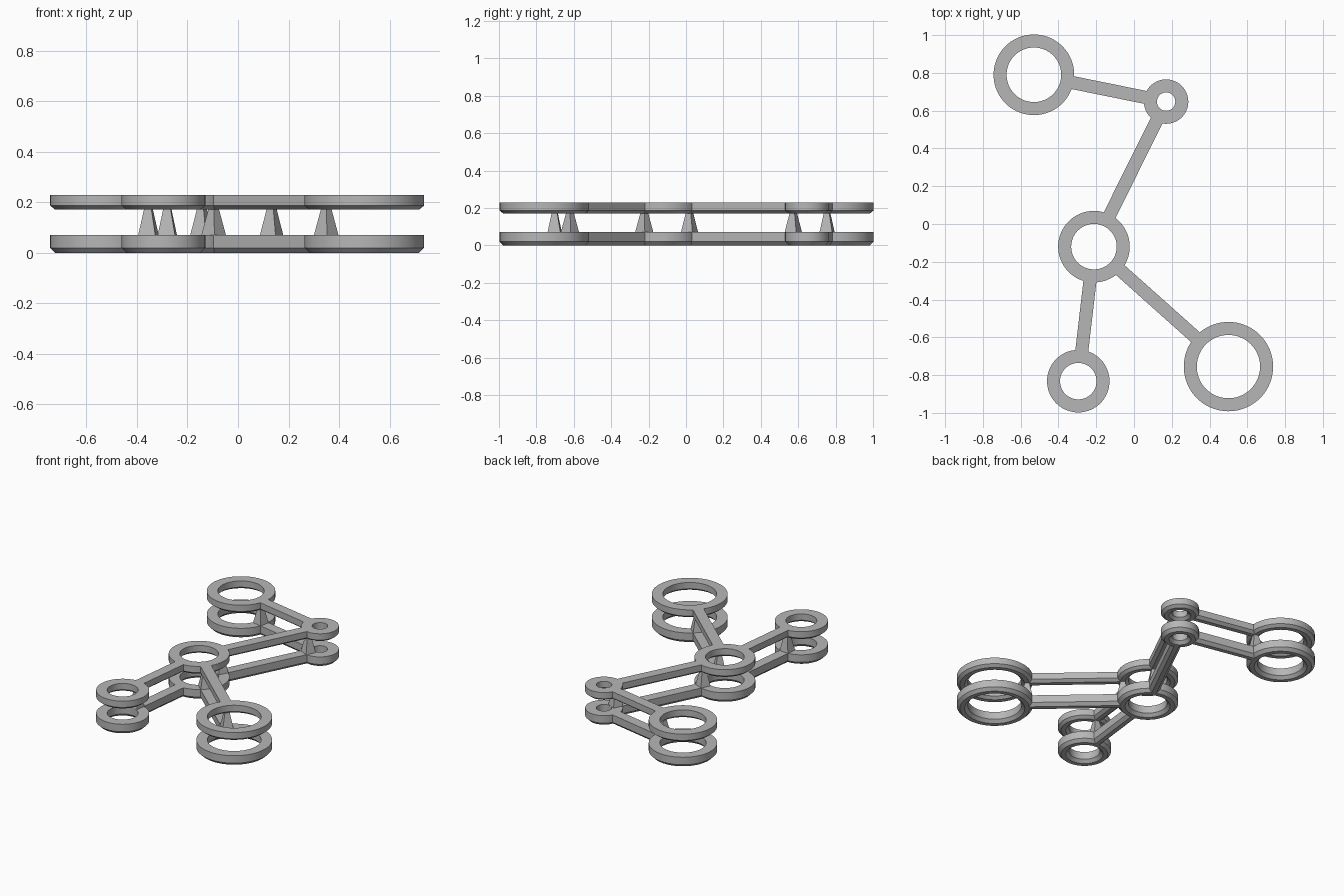
import bpy, bmesh, math
from mathutils import Vector, Matrix

if "Cube" in bpy.data.objects:
    bpy.data.objects.remove(bpy.data.objects["Cube"], do_unlink=True)

grey = bpy.data.materials.new("grey")
grey.use_nodes = True
grey.diffuse_color = (0.47, 0.47, 0.47, 1)
grey.node_tree.nodes["Principled BSDF"].inputs["Base Color"].default_value = (0.47, 0.47, 0.47, 1)

WIDTH = 0.069
SEGMENTS = 72


def finish(name, bm, smooth=False):
    bmesh.ops.recalc_face_normals(bm, faces=bm.faces)
    mesh = bpy.data.meshes.new(name)
    bm.to_mesh(mesh)
    bm.free()
    mesh.materials.append(grey)
    obj = bpy.data.objects.new(name, mesh)
    bpy.context.collection.objects.link(obj)
    if smooth:
        bpy.ops.object.select_all(action="DESELECT")
        obj.select_set(True)
        bpy.context.view_layer.objects.active = obj
        bpy.ops.object.shade_smooth_by_angle(angle=math.radians(30))
    return obj


def section(z0, z1, chamfer):
    """Cross-section of rings and bars, chamfered along its lower edges."""
    h = WIDTH / 2
    return [(-h + 0.02, z0), (h - 0.02, z0), (h, z0 + chamfer),
            (h, z1), (-h, z1), (-h, z0 + chamfer)]


def loft(bm, loops, closed):
    """Skin a row of matching vertex loops."""
    pairs = list(zip(loops, loops[1:]))
    if closed:
        pairs.append((loops[-1], loops[0]))
    else:
        bm.faces.new(loops[0])
        bm.faces.new(loops[-1])
    for a, b in pairs:
        for i in range(len(a)):
            j = (i + 1) % len(a)
            bm.faces.new((a[i], a[j], b[j], b[i]))


def ring(name, centre, radius, profile):
    bm = bmesh.new()
    loops = []
    for k in range(SEGMENTS):
        t = math.tau * k / SEGMENTS
        d = Vector((math.cos(t), math.sin(t)))
        loops.append([bm.verts.new((*(centre + d * (radius + u)), z)) for u, z in profile])
    loft(bm, loops, True)
    finish(name, bm, True)


def bar(name, start, end, profile):
    bm = bmesh.new()
    d = (end - start).normalized()
    side = Vector((-d.y, d.x))
    loops = [[bm.verts.new((*(p + side * u), z)) for u, z in profile] for p in (start, end)]
    loft(bm, loops, False)
    finish(name, bm)


def pillar(name, place, direction):
    """Square tapered post between the two layers, turned along its bar."""
    bm = bmesh.new()
    bmesh.ops.create_cone(bm, cap_ends=True, segments=4, radius1=WIDTH / math.sqrt(2),
                          radius2=0.03 / math.sqrt(2), depth=0.102)
    turn = math.atan2(direction.y, direction.x)
    bm.transform(Matrix.Translation((*place, 0.121)) @ Matrix.Rotation(turn + math.pi / 4, 4, "Z"))
    finish(name, bm)


# Ring centres and mid-line radii
rings = {
    "back_right": (Vector((-0.53, 0.79)), 0.179),
    "back_left": (Vector((0.17, 0.648)), 0.083),
    "middle": (Vector((-0.212, -0.12)), 0.155),
    "front_left": (Vector((0.50, -0.755)), 0.202),
    "front_right": (Vector((-0.295, -0.832)), 0.131),
}

# Bars, and which of their ends carry a pillar
links = [
    ("back_right", "back_left", True, False),
    ("back_left", "middle", True, True),
    ("middle", "front_left", True, True),
    ("middle", "front_right", False, True),
]

# Two stacked layers of rings and bars
for layer, profile in (("lower", section(0, 0.071, 0.02)),
                       ("upper", section(0.171, 0.23, 0.016))):
    for name, (centre, radius) in rings.items():
        ring(f"{layer}_{name}_ring", centre, radius, profile)
    for a, b, _, _ in links:
        (ca, ra), (cb, rb) = rings[a], rings[b]
        d = (cb - ca).normalized()
        bar(f"{layer}_{a}_to_{b}_bar", ca + d * ra, cb - d * rb, profile)

# Pillars where bars meet rings
for a, b, at_a, at_b in links:
    (ca, ra), (cb, rb) = rings[a], rings[b]
    d = (cb - ca).normalized()
    if at_a:
        pillar(f"{a}_to_{b}_first_pillar", ca + d * ra, d)
    if at_b:
        pillar(f"{a}_to_{b}_second_pillar", cb - d * rb, d)
